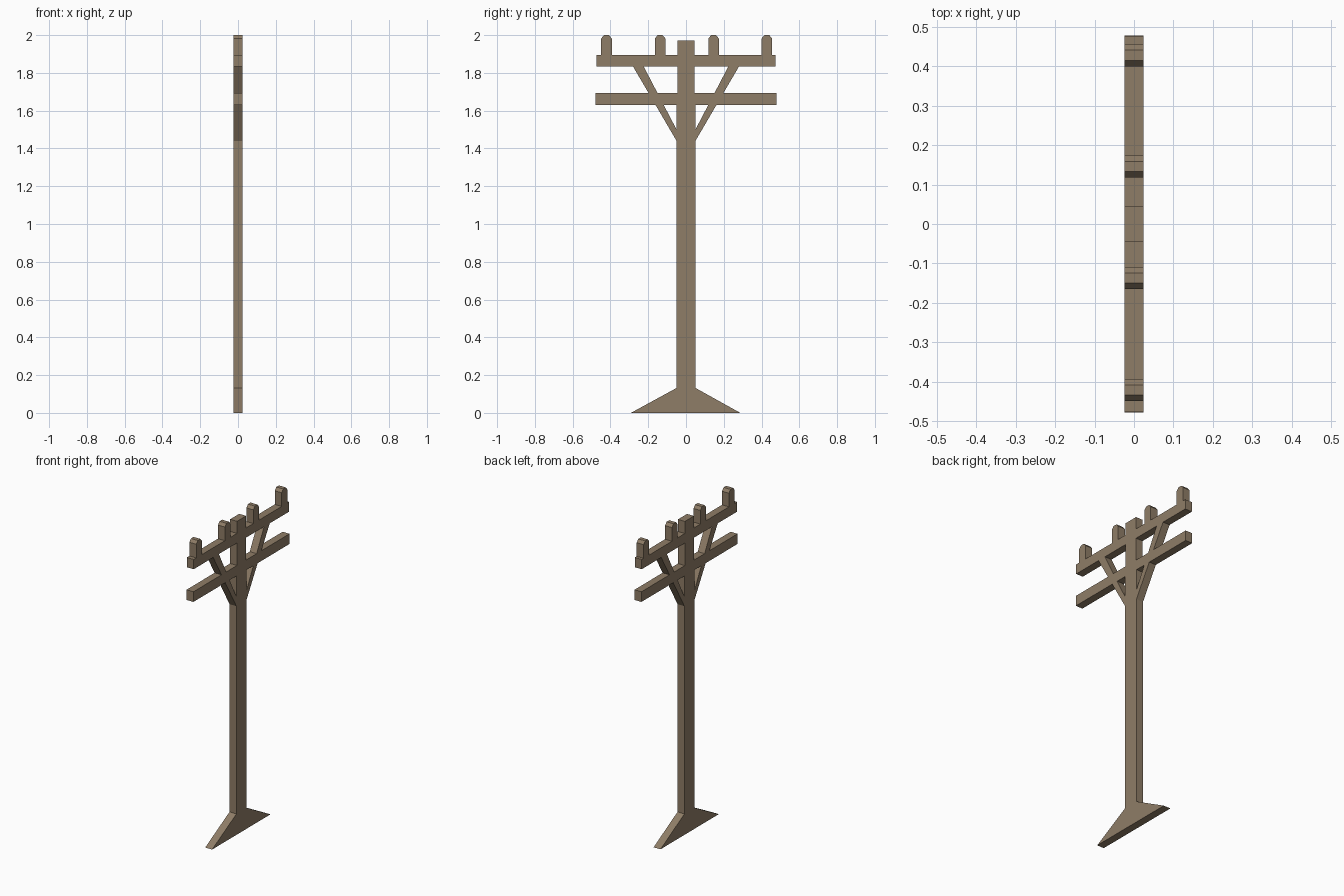
import bpy, bmesh

if "Cube" in bpy.data.objects:
    bpy.data.objects.remove(bpy.data.objects["Cube"])

HALF_T = 0.024          # half thickness of the flat-cut timber
POLE = 0.05             # half width of the pole

wood = bpy.data.materials.new("weathered_wood")
wood.diffuse_color = (0.275, 0.205, 0.135, 1)
wood.use_nodes = True
wood.node_tree.nodes["Principled BSDF"].inputs["Base Color"].default_value = wood.diffuse_color


def plate(name, profile):
    """Extrude a (y, z) outline through the timber thickness."""
    bm = bmesh.new()
    face = bm.faces.new([bm.verts.new((-HALF_T, y, z)) for y, z in profile])
    ext = bmesh.ops.extrude_face_region(bm, geom=[face])["geom"]
    moved = [v for v in ext if isinstance(v, bmesh.types.BMVert)]
    bmesh.ops.translate(bm, verts=moved, vec=(2 * HALF_T, 0, 0))
    bmesh.ops.recalc_face_normals(bm, faces=bm.faces)
    mesh = bpy.data.meshes.new(name)
    bm.to_mesh(mesh)
    bm.free()
    mesh.materials.append(wood)
    obj = bpy.data.objects.new(name, mesh)
    bpy.context.collection.objects.link(obj)
    return obj


# pole, slightly narrower at the head, with the flared foot
plate("pole", [(-0.292, 0), (0.288, 0), (POLE, 0.132), (POLE, 1.66), (0.046, 1.66),
               (0.046, 1.972), (-0.044, 1.972), (-0.044, 1.66), (-POLE, 1.66), (-POLE, 0.132)])

# cross arms, one half on each side of the pole
for name, end, z0, z1 in (("upper_arm", 0.475, 1.835, 1.896), ("lower_arm", 0.478, 1.63, 1.694)):
    for side, s in (("left", -1), ("right", 1)):
        plate(f"{name}_{side}", [(s * 0.044, z0), (s * end, z0), (s * end, z1), (s * 0.044, z1)])


# diagonal braces, cut where they meet the lower arm
def outer(z):
    return POLE + (z - 1.44) * 0.585


def inner(z):
    return POLE + (z - 1.50) * 0.522


for side, s in (("left", -1), ("right", 1)):
    plate(f"upper_brace_{side}", [(s * inner(1.694), 1.694), (s * outer(1.694), 1.694),
                                  (s * outer(1.835), 1.835), (s * inner(1.835), 1.835)])
    plate(f"lower_brace_{side}", [(s * POLE, 1.44), (s * outer(1.63), 1.63),
                                  (s * inner(1.63), 1.63), (s * POLE, 1.50)])

# insulator pegs with chamfered tops
for i, y in enumerate((-0.421, -0.137, 0.146, 0.428)):
    w, c = 0.028, 0.015
    plate(f"insulator_{i + 1}", [(y - w, 1.896), (y + w, 1.896), (y + w, 1.982),
                                 (y + w - c, 2.0), (y - w + c, 2.0), (y - w, 1.982)])
